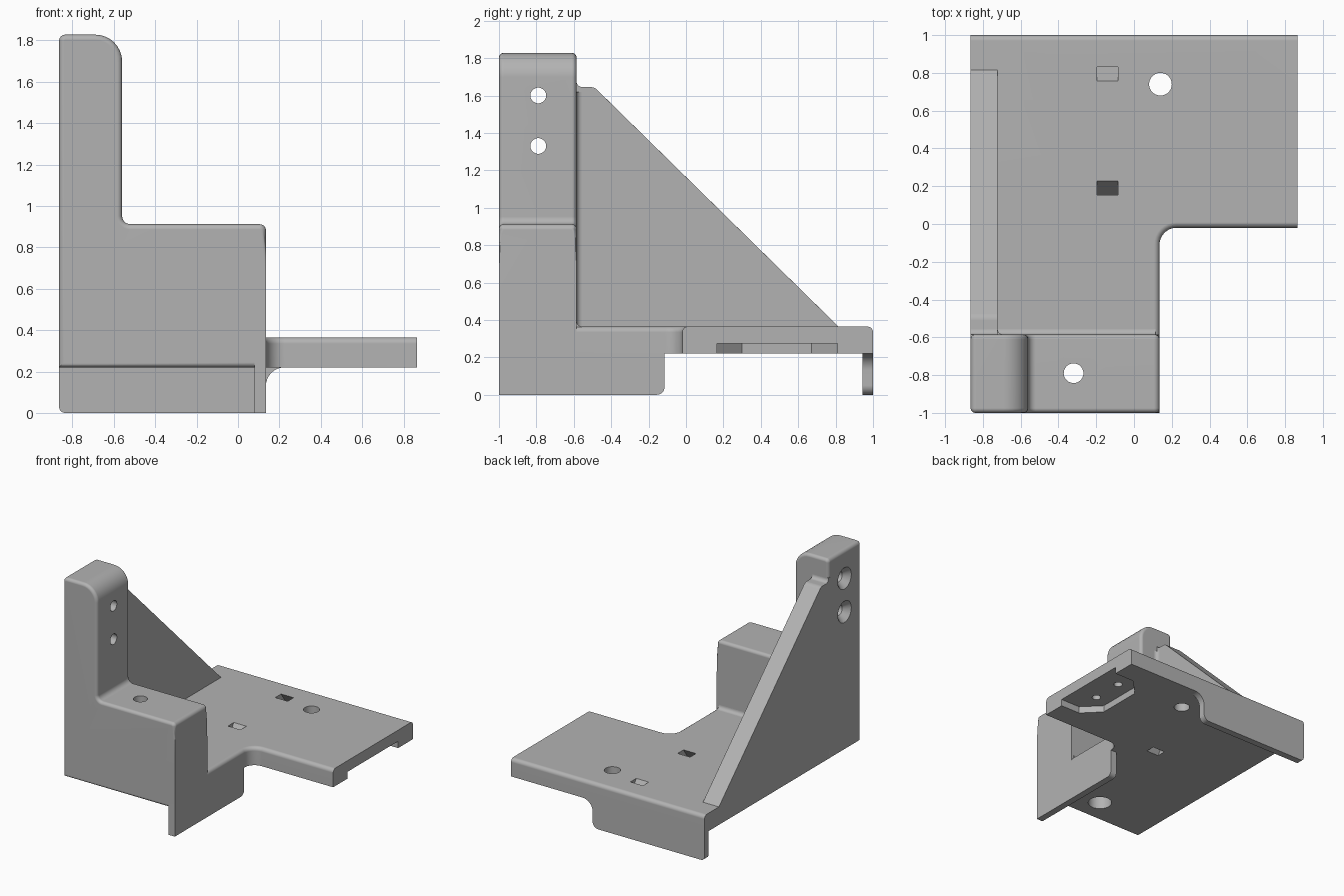
import bpy, bmesh, math
from mathutils import Vector, Matrix

cube = bpy.data.objects.get("Cube")
if cube:
    bpy.data.objects.remove(cube, do_unlink=True)

grey = bpy.data.materials.new("matte grey")
grey.use_nodes = True
colour = (0.45, 0.45, 0.45, 1)
grey.diffuse_color = colour
grey.node_tree.nodes["Principled BSDF"].inputs["Base Color"].default_value = colour

LEFT, RIGHT, STEP = -0.865, 0.865, 0.135   # x limits
BACK_OF_BLOCK = -0.585
UNDER, TOP = 0.22, 0.365                   # plate heights
PARTS = []


def rounded(points, segments=8):
    """Outline whose corners (a, b, radius) become arcs, convex or concave."""
    out = []
    for i, p in enumerate(points):
        c = Vector(p[:2])
        radius = p[2] if len(p) > 2 else 0
        if not radius:
            out.append(c)
            continue
        u = (Vector(points[i - 1][:2]) - c).normalized()
        v = (Vector(points[(i + 1) % len(points)][:2]) - c).normalized()
        half = u.angle(v) / 2
        centre = c + (u + v).normalized() * radius / math.sin(half)
        start = c + u * radius / math.tan(half) - centre
        end = c + v * radius / math.tan(half) - centre
        sweep = start.angle(end)
        for k in range(segments + 1):
            t = k / segments
            out.append(centre + (start * math.sin((1 - t) * sweep)
                                 + end * math.sin(t * sweep)) / math.sin(sweep))
    return [p for i, p in enumerate(out) if (p - out[i - 1]).length > 1e-5]


def finish(name, bm):
    bmesh.ops.recalc_face_normals(bm, faces=bm.faces)
    mesh = bpy.data.meshes.new(name)
    bm.to_mesh(mesh)
    bm.free()
    mesh.materials.append(grey)
    obj = bpy.data.objects.new(name, mesh)
    bpy.context.scene.collection.objects.link(obj)
    return obj


def prism(name, points, axis, lo, hi, soft=None, radius=0.025):
    """Extrude an outline along an axis; round the edges picked by soft(p, q)."""
    place = {"x": lambda a, b, d: (d, a, b),
             "y": lambda a, b, d: (a, d, b),
             "z": lambda a, b, d: (a, b, d)}[axis]
    bm = bmesh.new()
    outline = rounded(points)
    ends = [[bm.verts.new(place(p.x, p.y, d)) for p in outline] for d in (lo, hi)]
    for ring in ends:
        bm.faces.new(ring)
    for i in range(len(outline)):
        bm.faces.new((ends[0][i - 1], ends[0][i], ends[1][i], ends[1][i - 1]))
    bmesh.ops.recalc_face_normals(bm, faces=bm.faces)
    if soft:
        k = "xyz".index(axis)
        edges = [e for e in bm.edges
                 if abs(e.verts[0].co[k] - e.verts[1].co[k]) < 1e-5
                 and soft(e.verts[0].co, e.verts[1].co)]
        bmesh.ops.bevel(bm, geom=edges, offset=radius, offset_type="OFFSET",
                        segments=4, profile=0.5, affect="EDGES", clamp_overlap=True)
    return finish(name, bm)


def drill(axis, centre, length, r1, r2=None):
    """Round cutter; r1 is the radius at the low end, r2 at the high end."""
    bm = bmesh.new()
    turn = Matrix.Rotation(math.pi / 2, 4, "Y") if axis == "x" else Matrix()
    bmesh.ops.create_cone(bm, cap_ends=True, segments=40, radius1=r1,
                          radius2=r1 if r2 is None else r2, depth=length,
                          matrix=Matrix.Translation(centre) @ turn)
    return finish("cutter", bm)


def part(obj, cutters=()):
    """Cut the holes, then shade smooth with sharp edges kept."""
    bpy.ops.object.select_all(action="DESELECT")
    bpy.context.view_layer.objects.active = obj
    obj.select_set(True)
    for c in cutters:
        mod = obj.modifiers.new("hole", "BOOLEAN")
        mod.operation, mod.solver, mod.object = "DIFFERENCE", "EXACT", c
        bpy.ops.object.modifier_apply(modifier=mod.name)
        bpy.data.objects.remove(c, do_unlink=True)
    bpy.ops.object.shade_smooth_by_angle(angle=math.radians(35))
    obj.modifiers.new("even_shading", "WEIGHTED_NORMAL").keep_sharp = True
    PARTS.append(obj)


def on(p, q, i, value):
    return abs(p[i] - value) < 1e-4 and abs(q[i] - value) < 1e-4


# Front block with its tall post: rounded all round except the right edge
# and the underside at the back
block = prism("front_block", [
    (LEFT, UNDER), (STEP, UNDER), (STEP, 0.912, 0.03), (-0.56, 0.912, 0.04),
    (-0.56, 1.828, 0.13), (LEFT, 1.828, 0.03)], "y", -1, BACK_OF_BLOCK,
    lambda p, q: not on(p, q, 0, STEP) and not (on(p, q, 2, UNDER) and p.y > -0.9))
holes = [drill("z", (-0.32, -0.79, 0.6), 1.2, 0.052),
         drill("z", (-0.32, -0.79, 0.25), 0.3, 0.09)]
for z in (1.60, 1.33):
    holes += [drill("x", (-0.7, -0.79, z), 0.6, 0.042),
              drill("x", (LEFT + 0.02, -0.79, z), 0.06, 0.095, 0.042)]
part(block, holes)

# L-shaped plate
plate = prism("base_plate", [
    (LEFT, -0.6), (STEP, -0.6), (STEP, -0.02, 0.09), (RIGHT, -0.02),
    (RIGHT, 1), (LEFT, 1)], "z", UNDER, TOP,
    lambda p, q: p.z > 0.3 and not (on(p, q, 0, LEFT) or on(p, q, 0, RIGHT)
                                    or on(p, q, 1, -0.6)), 0.03)
# round hole, two slanted strap slots, and a pocket with two blind holes below
MID = 0.4925
cuts = [drill("z", (0.14, 0.74, 0.3), 0.5, 0.06)]
for s in (-1, 1):
    slot = [(MID + s * d, z) for d, z in
            ((0.24, 0.4), (0.315, 0.4), (0.467, 0.18), (0.392, 0.18))]
    cuts.append(prism("cutter", slot, "x", -0.197, -0.085))
cuts.append(prism("cutter", [
    (0.95, 0.165), (0.69, 0.165), (0.555, 0.30), (0.555, 0.67),
    (0.69, 0.81), (0.95, 0.81)], "z", 0.15, 0.275))
cuts += [drill("z", (0.68, y, 0.28), 0.1, 0.033) for y in (0.36, 0.62)]
part(plate, cuts)

# Sloping side brace
part(prism("side_brace", [
    (-0.63, 0.28), (0.815, 0.28), (0.815, TOP), (-0.49, 1.645, 0.05),
    (BACK_OF_BLOCK, 1.645, 0.03), (BACK_OF_BLOCK, 1.68), (-0.63, 1.68)],
    "x", LEFT, -0.722,
    lambda p, q: min(p.y, q.y) > -0.556 and max(p.z, q.z) > 0.3))

# Flanges hanging under the back and right edges
part(prism("back_flange", [
    (LEFT, 0, 0.03), (STEP, 0, 0.05), (STEP, UNDER, 0.09),
    (STEP + 0.091, UNDER), (LEFT, UNDER)], "y", 0.945, 1))
part(prism("right_flange", [
    (-1, 0), (-0.115, 0, 0.04), (-0.115, UNDER), (-0.95, UNDER),
    (-0.95, 0.26), (-1, 0.26)], "x", 0.08, STEP))


# Small hollow fillets where the block meets the plate and the brace
def fillet(name, a, b, axis, lo, hi, r=0.03):
    part(prism(name, [
        (a - 0.02, b - 0.02), (a + r, b - 0.02), (a + r, b), (a, b, r * 0.999),
        (a, b + r), (a - 0.02, b + r)], axis, lo, hi))


fillet("plate_fillet", BACK_OF_BLOCK, TOP, "x", -0.73, STEP - 0.02)
fillet("brace_fillet", -0.722, BACK_OF_BLOCK, "z", TOP, 1.62)
